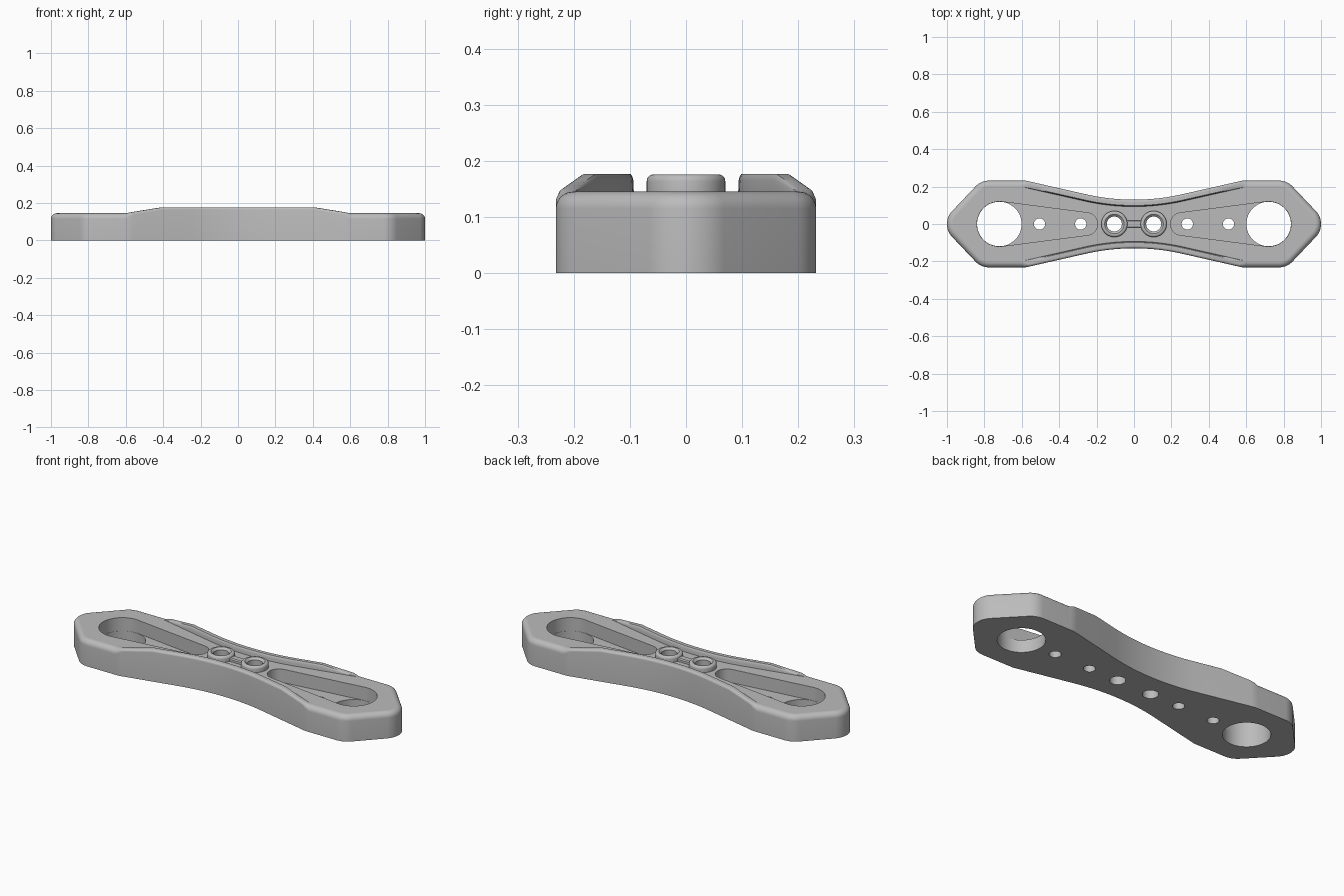
import bpy, bmesh
from math import sin, cos, pi, radians, hypot, atan2, acos
from mathutils import Vector

cube = bpy.data.objects.get("Cube")
if cube:
    bpy.data.objects.remove(cube, do_unlink=True)

GREY = (0.5, 0.5, 0.5, 1.0)
mat = bpy.data.materials.new("plain grey")
mat.use_nodes = True
mat.diffuse_color = GREY
mat.node_tree.nodes["Principled BSDF"].inputs["Base Color"].default_value = GREY

PLATE, RAIL = 0.145, 0.177      # plate and rail heights
FLOOR = 0.07                    # pocket floor height


def make_object(name, bm):
    bmesh.ops.recalc_face_normals(bm, faces=bm.faces)
    mesh = bpy.data.meshes.new(name)
    bm.to_mesh(mesh)
    bm.free()
    mesh.materials.append(mat)
    obj = bpy.data.objects.new(name, mesh)
    bpy.context.collection.objects.link(obj)
    return obj


def bridge(bm, rings):
    """Join successive closed rings of vertices with quads."""
    for a, b in zip(rings, rings[1:]):
        n = len(a)
        for i in range(n):
            j = (i + 1) % n
            bm.faces.new((a[i], a[j], b[j], b[i]))


def loft(name, rings):
    bm = bmesh.new()
    rows = [[bm.verts.new(p) for p in ring] for ring in rings]
    bridge(bm, rows)
    bm.faces.new(rows[0])
    bm.faces.new(rows[-1])
    return make_object(name, bm)


def prism(name, points, z0, z1):
    return loft(name, [[(x, y, z) for x, y in points] for z in (z0, z1)])


def arc(cx, cy, r, a0, a1, steps):
    return [(cx + r * cos(a0 + (a1 - a0) * i / steps),
             cy + r * sin(a0 + (a1 - a0) * i / steps)) for i in range(steps + 1)]


def circle(cx, r, n=48):
    return arc(cx, 0, r, 0, 2 * pi, n)[:-1]


def cut(target, cutter):
    mod = target.modifiers.new("cut", "BOOLEAN")
    mod.operation, mod.solver, mod.object = "DIFFERENCE", "EXACT", cutter
    bpy.context.view_layer.objects.active = target
    bpy.ops.object.modifier_apply(modifier=mod.name)
    bpy.data.objects.remove(cutter, do_unlink=True)


def smooth(obj):
    bpy.ops.object.select_all(action="DESELECT")
    obj.select_set(True)
    bpy.context.view_layer.objects.active = obj
    bpy.ops.object.shade_smooth_by_angle(angle=radians(32))


def blend(x, start, end):
    """0 at start, 1 at end, clamped."""
    return min(1, max(0, (x - start) / (end - start)))


# Plate outline: one quarter, then mirrored
WIDE, TURN = 0.232, radians(42.2)
quarter = arc(0, 1.29, 1.16, -pi / 2, -pi / 2 + 0.217, 10)
wx, wy = quarter[-1]
for x in (0.3, 0.35, 0.4, 0.45, 0.5, 0.54, 0.56, 0.58):
    quarter.append((x, wy + (WIDE - wy) * blend(x, wx, 0.58)))
quarter += [(0.6, WIDE), (0.62, WIDE)]
quarter += arc(0.775, 0.132, 0.1, pi / 2, TURN, 8)
quarter += arc(0.9, 0, 0.1, TURN, 0, 8)
half = quarter + [(x, -y) for x, y in reversed(quarter[:-1])]
outline = [Vector(p) for p in half + [(-x, y) for x, y in reversed(half[1:-1])]]

# Mitred outward normals for insetting the outline
miters = []
for i, p in enumerate(outline):
    d0 = (p - outline[i - 1]).normalized()
    d1 = (outline[(i + 1) % len(outline)] - p).normalized()
    n0, n1 = Vector((-d0.y, d0.x)), Vector((-d1.y, d1.x))
    m = (n0 + n1).normalized()
    miters.append(m / m.dot(n0))


def crest(p):
    return RAIL - (RAIL - PLATE) * blend(abs(p.x), 0.4, 0.6)


def ring(inset, height):
    """Inset copy of the outline; inset and height depend on the point."""
    out = []
    for p, m in zip(outline, miters):
        q = p - m * inset(p)
        out.append((q.x, q.y, height(p)))
    return out


def fillet(p):
    return 0.013 + 0.017 * blend(abs(p.x), 0.56, 0.6)


# Plate with rounded upper edge and raised rails along the waist
rings = [ring(lambda p: 0, lambda p: 0)]
for k in range(7):
    a = k * pi / 12
    rings.append(ring(lambda p: fillet(p) * (1 - cos(a)),
                      lambda p: crest(p) - fillet(p) * (1 - sin(a))))
for inset, level in ((0.031, 1), (0.034, 0.88), (0.036, 0.65), (0.037, 0), (0.042, 0)):
    rings.append(ring(lambda p: inset,
                      lambda p: PLATE + (crest(p) - PLATE) * level))
plate = loft("plate", rings)

# Tapered pockets and through holes on both arms
BIG_X, BIG_R, END_X, END_R = 0.72, 0.12, 0.255, 0.06
lean = acos((BIG_R - END_R) / (BIG_X - END_X))
teardrop = (arc(BIG_X, 0, BIG_R, lean - pi, pi - lean, 40)
            + arc(END_X, 0, END_R, pi - lean, pi + lean, 20))
BOSS_X, BOSS_HOLE = 0.105, 0.04
for side in (1, -1):
    cut(plate, prism("pocket_cutter", [(side * x, y) for x, y in teardrop], FLOOR, 0.3))
    for x, r in ((BIG_X, BIG_R - 0.001), (0.505, 0.03), (0.285, 0.03)):
        cut(plate, prism("hole_cutter", circle(side * x, r), -0.1, 0.1))
    cut(plate, prism("boss_hole_cutter", circle(side * BOSS_X, BOSS_HOLE), -0.1, 0.3))
smooth(plate)

# Rounded hollow bosses at the centre
profile = [(0.07, PLATE)] + [(0.058 + 0.012 * cos(i * pi / 8), 0.164 + 0.012 * sin(i * pi / 8))
                             for i in range(5)]
profile += [(0.052, 0.176), (BOSS_HOLE, 0.165), (BOSS_HOLE, PLATE)]
for side, label in ((1, "left"), (-1, "right")):
    bm = bmesh.new()
    bridge(bm, [[bm.verts.new((x, y, z)) for x, y in circle(side * BOSS_X, r)]
                for r, z in profile])
    smooth(make_object(label + "_boss", bm))

# Short bar joining the bosses
bar = [(0.045, -0.02), (0.045, 0.02), (-0.045, 0.02), (-0.045, -0.02)]
loft("joining_bar", [[(x, y * s, z) for x, y in bar]
                     for s, z in ((1, PLATE - 0.01), (1, 0.157), (0.75, 0.163))])
